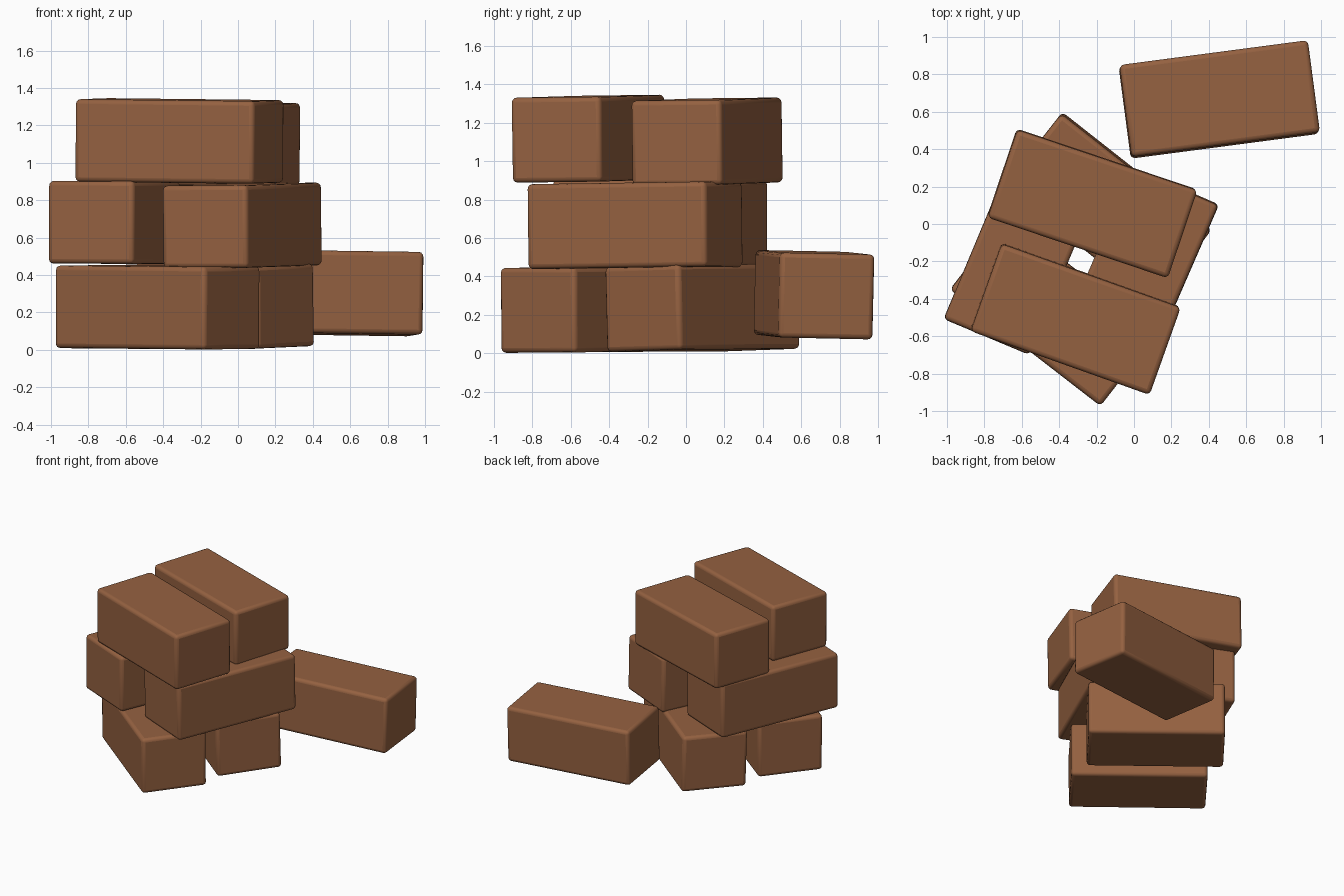
import bpy
from math import radians

if "Cube" in bpy.data.objects:
    bpy.data.objects.remove(bpy.data.objects["Cube"])

# Shared clay-brown material
clay = bpy.data.materials.new("brown_clay")
clay.diffuse_color = (0.30, 0.12, 0.052, 1.0)
clay.use_nodes = True
clay.node_tree.nodes["Principled BSDF"].inputs["Base Color"].default_value = clay.diffuse_color

SIZE = (1.016, 0.496, 0.442)


def brick(name, centre, yaw, roll=0.0, pitch=0.0):
    """One softly rounded brick, turned about z with a slight settling tilt."""
    bpy.ops.mesh.primitive_cube_add(size=1, location=centre)
    ob = bpy.context.object
    ob.name = name
    ob.scale = SIZE
    bpy.ops.object.transform_apply(location=False, rotation=False, scale=True)
    ob.rotation_euler = (radians(roll), radians(pitch), radians(yaw))
    bevel = ob.modifiers.new("rounded_edges", 'BEVEL')
    bevel.width = 0.025
    bevel.segments = 3
    bevel.limit_method = 'ANGLE'
    ob.data.materials.append(clay)
    bpy.ops.object.shade_smooth_by_angle(angle=radians(35))
    return ob


# Bottom layer
brick("bottom_brick_front", (-0.43, -0.465, 0.228), -37.7, 0.3, 0.4)
brick("bottom_brick_back", (-0.14, 0.085, 0.236), -38.2, 1.6, 0.2)

# Middle layer, laid crosswise
brick("middle_brick_left", (-0.593, -0.135, 0.681), 67.3, 0.2, 0.1)
brick("middle_brick_right", (0.023, -0.265, 0.665), 66.5, -0.3, -0.8)

# Top layer, laid crosswise again
brick("top_brick_front", (-0.313, -0.507, 1.117), -19.6, 0.7, 0.6)
brick("top_brick_back", (-0.223, 0.11, 1.102), -18.6, 0.6, 0.7)

# Loose brick leaning clear of the stack
brick("loose_brick", (0.456, 0.666, 0.305), 7.5, -1.2, 0.8)
